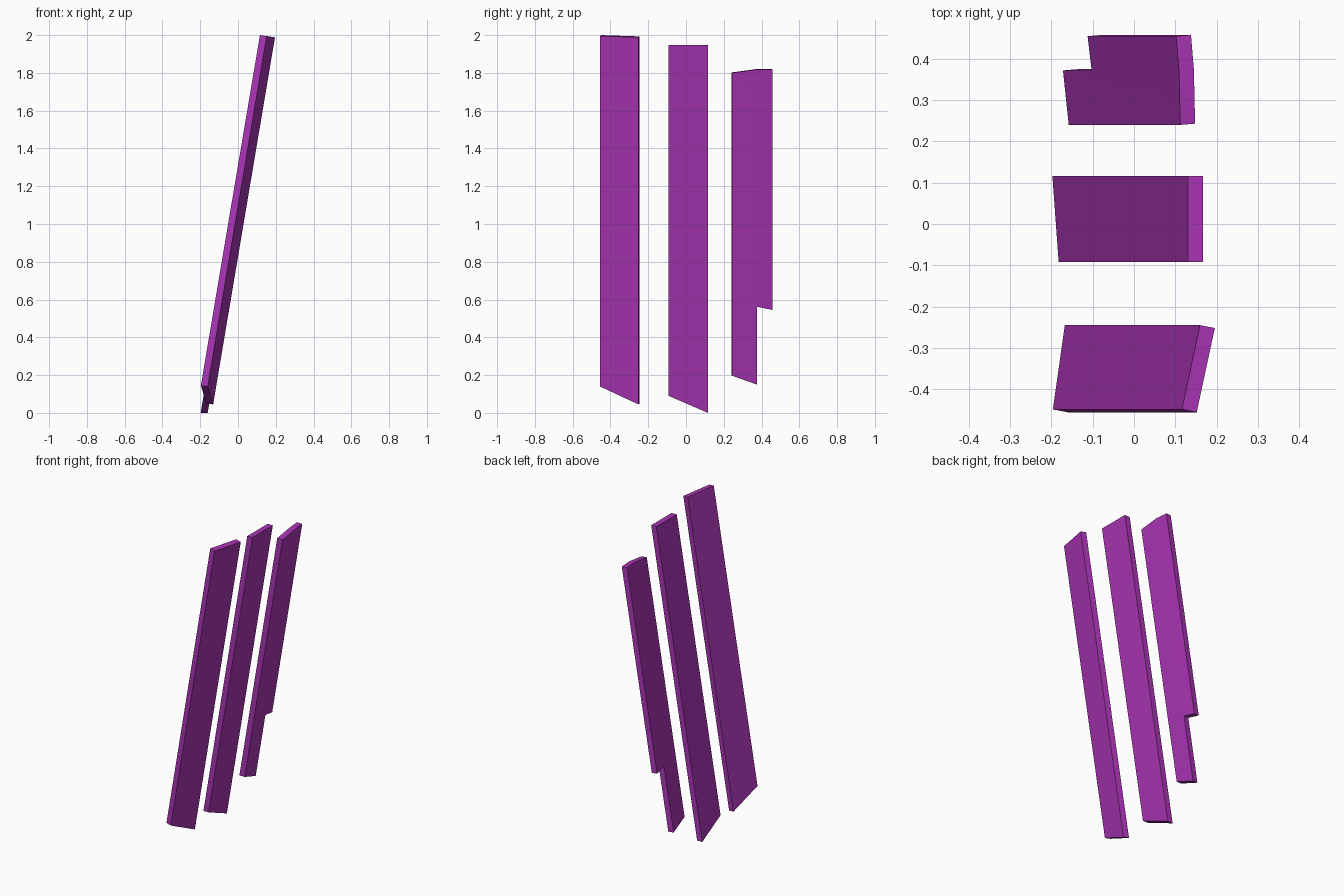
import bpy
import bmesh
from mathutils import Vector

cube = bpy.data.objects.get("Cube")
if cube:
    bpy.data.objects.remove(cube, do_unlink=True)

purple = bpy.data.materials.new("purple")
purple.use_nodes = True
colour = (0.40, 0.035, 0.46, 1)
purple.diffuse_color = colour
purple.node_tree.nodes["Principled BSDF"].inputs["Base Color"].default_value = colour

LEAN = 0.1685  # sideways travel per unit of height


def plank(name, panels, thickness):
    """Leaning board: panels are outlines of (x where the line meets z=0, y, z)."""
    bm = bmesh.new()
    for outline in panels:
        bm.faces.new([bm.verts.new((x + LEAN * z, y, z)) for x, y, z in outline])
    bmesh.ops.remove_doubles(bm, verts=bm.verts, dist=0.0005)
    # Give the sheet its thickness
    result = bmesh.ops.extrude_face_region(bm, geom=bm.faces[:], use_keep_orig=True)
    moved = [v for v in result["geom"] if isinstance(v, bmesh.types.BMVert)]
    bmesh.ops.translate(bm, verts=moved, vec=Vector(thickness))
    bmesh.ops.recalc_face_normals(bm, faces=bm.faces)
    mesh = bpy.data.meshes.new(name)
    bm.to_mesh(mesh)
    bm.free()
    mesh.materials.append(purple)
    obj = bpy.data.objects.new(name, mesh)
    bpy.context.collection.objects.link(obj)
    bpy.ops.object.select_all(action="DESELECT")
    obj.select_set(True)
    bpy.context.view_layer.objects.active = obj
    bpy.ops.object.shade_smooth_by_angle()


# Front board, turned slightly
plank("front_plank",
      [[(-0.221, -0.449, 0.145), (-0.176, -0.245, 0.05),
        (-0.176, -0.245, 1.993), (-0.221, -0.449, 2.0)]],
      (0.036, -0.007, -0.005))

# Middle board, square topped
plank("middle_plank",
      [[(-0.199, -0.092, 0.098), (-0.199, 0.116, 0.008),
        (-0.199, 0.116, 1.955), (-0.199, -0.092, 1.955)]],
      (0.037, 0, 0))

# Back board, slightly bent, with a shorter rear strip
seam = (-0.199, 0.372)
rear = (-0.206, 0.455)
plank("back_plank",
      [[(-0.193, 0.24, 0.207), (*seam, 0.16), (*seam, 0.572),
        (*seam, 1.828), (-0.193, 0.24, 1.81)],
       [(*seam, 0.572), (*rear, 0.555), (*rear, 1.828), (*seam, 1.828)]],
      (0.036, 0.003, -0.002))

# Rest the lowest corner on the ground
for obj in bpy.data.objects:
    if obj.name.endswith("_plank"):
        obj.location.z = -0.008
        obj.location.z += 0.008 if obj.name.startswith("front") else 0
